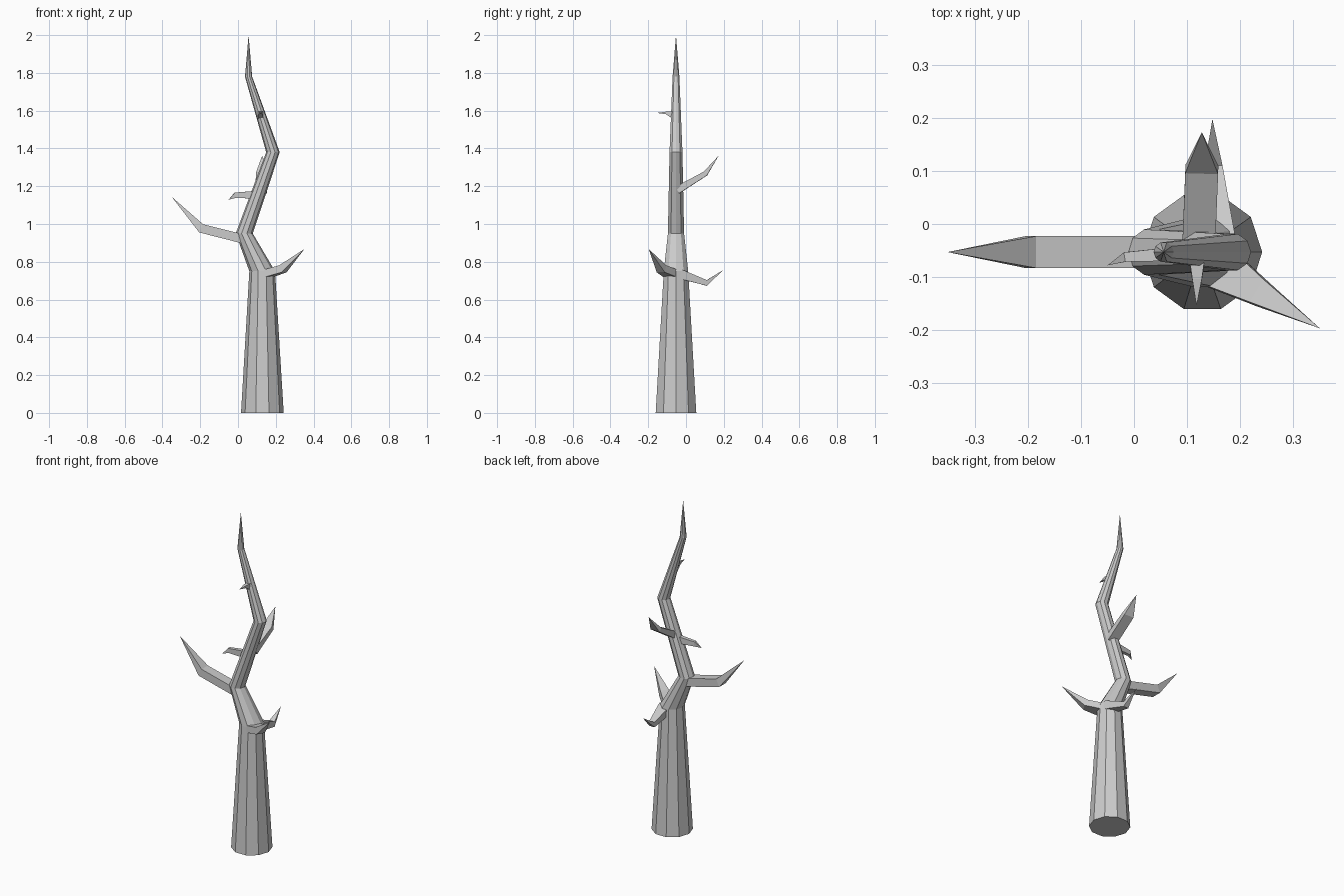
import bpy, bmesh, math
from mathutils import Vector

if "Cube" in bpy.data.objects:
    bpy.data.objects.remove(bpy.data.objects["Cube"])


def skin(name, rings, tip):
    """Bridge matching rings of points and close the end in a sharp tip."""
    bm = bmesh.new()
    loops = [[bm.verts.new(p) for p in ring] for ring in rings]
    n = len(loops[0])
    bm.faces.new(loops[0][::-1])
    for a, b in zip(loops, loops[1:]):
        for i in range(n):
            j = (i + 1) % n
            bm.faces.new((a[i], a[j], b[j], b[i]))
    end = bm.verts.new(tip)
    for i in range(n):
        bm.faces.new((loops[-1][i], loops[-1][(i + 1) % n], end))
    bmesh.ops.recalc_face_normals(bm, faces=bm.faces)
    mesh = bpy.data.meshes.new(name)
    bm.to_mesh(mesh)
    bm.free()
    obj = bpy.data.objects.new(name, mesh)
    bpy.context.collection.objects.link(obj)
    return obj


# Trunk: ten-sided level rings (x, z, radius) that zigzag up to a point
CY = -0.053
trunk = [(0.129, 0, 0.113), (0.128, 0.75, 0.068), (0.033, 0.95, 0.045),
         (0.185, 1.38, 0.036), (0.056, 1.78, 0.019)]
rings = [[(x + r * math.cos(math.tau * i / 10), CY + r * math.sin(math.tau * i / 10), z)
          for i in range(10)] for x, z, r in trunk]
skin("trunk", rings, (0.056, CY, 2.0))


def branch(name, root, mid, tip, root_size, mid_size):
    """Four-sided branch with one elbow; sizes are (half width, half height)."""
    root, mid, tip = Vector(root), Vector(mid), Vector(tip)
    d1, d2 = (mid - root).normalized(), (tip - mid).normalized()
    rings = []
    for p, d, (w, h) in ((root, d1, root_size), (mid, (d1 * 2 + d2).normalized(), mid_size)):
        side = d.cross(Vector((0, 0, 1))).normalized()
        up = side.cross(d)
        rings.append([p + side * w * s + up * h * t
                      for s, t in ((-1, -1), (1, -1), (1, 1), (-1, 1))])
    skin(name, rings, tip)


# Large and small broken branches
branch("left_branch", (0.03, -0.053, 0.92), (-0.195, -0.053, 0.977),
       (-0.352, -0.053, 1.145), (0.03, 0.024), (0.03, 0.024))
branch("right_branch", (0.15, -0.075, 0.735), (0.238, -0.13, 0.763),
       (0.351, -0.197, 0.867), (0.045, 0.02), (0.025, 0.02))
branch("low_back_branch", (0.155, -0.03, 0.735), (0.15, 0.11, 0.688),
       (0.148, 0.198, 0.757), (0.036, 0.025), (0.017, 0.015))
branch("high_back_branch", (0.122, -0.045, 1.18), (0.128, 0.103, 1.267),
       (0.128, 0.173, 1.362), (0.031, 0.02), (0.031, 0.013))
branch("left_twig", (0.10, -0.055, 1.155), (-0.015, -0.062, 1.152),
       (-0.05, -0.078, 1.128), (0.014, 0.021), (0.009, 0.014))
branch("front_twig", (0.119, -0.06, 1.575), (0.119, -0.105, 1.588),
       (0.118, -0.155, 1.588), (0.016, 0.022), (0.009, 0.007))
